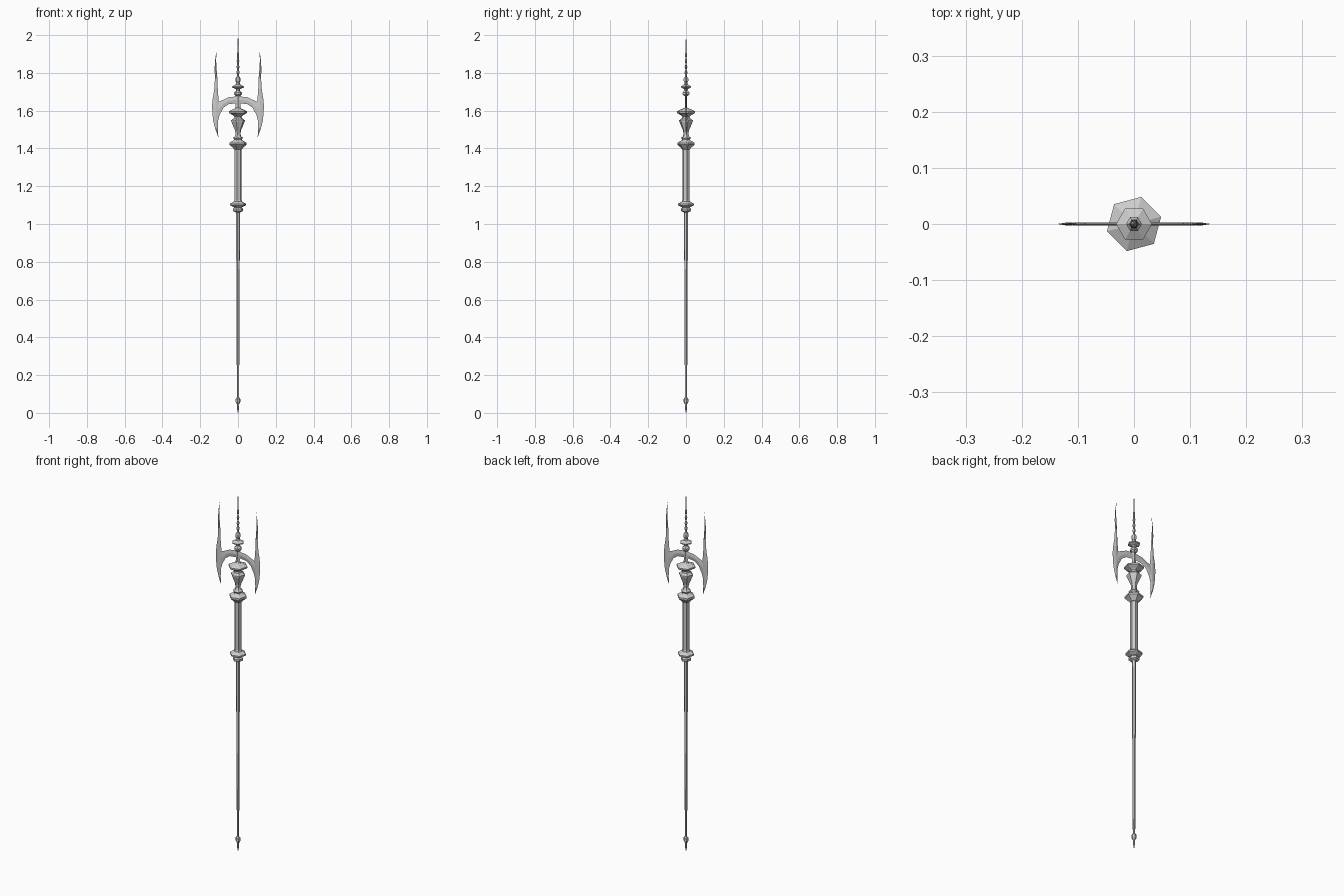
import bpy, bmesh, math


def finish(bm, name):
    bmesh.ops.recalc_face_normals(bm, faces=bm.faces)
    mesh = bpy.data.meshes.new(name)
    bm.to_mesh(mesh)
    bm.free()
    obj = bpy.data.objects.new(name, mesh)
    bpy.context.collection.objects.link(obj)
    return obj


def lathe(name, profile, sides=6, turn=15):
    """Faceted turned part from (radius, z) points, capped at both ends."""
    bm = bmesh.new()
    rings = []
    for r, z in profile:
        rings.append([bm.verts.new((r * math.cos(a), r * math.sin(a), z))
                      for a in (math.radians(turn) + i * math.tau / sides for i in range(sides))])
    for lo, hi in zip(rings, rings[1:]):
        for i in range(sides):
            j = (i + 1) % sides
            bm.faces.new((lo[i], lo[j], hi[j], hi[i]))
    bm.faces.new(rings[0])
    bm.faces.new(rings[-1])
    return finish(bm, name)


def blade(name, stations, mirror=True):
    """Thin ridged strip from (x1, z1, x2, z2, half thickness) stations."""
    bm = bmesh.new()
    rings = []
    for x1, z1, x2, z2, t in stations:
        mx, mz = (x1 + x2) / 2, (z1 + z2) / 2
        rings.append([bm.verts.new(p) for p in
                      ((x1, 0, z1), (mx, -t, mz), (x2, 0, z2), (mx, t, mz))])
    for a, b in zip(rings, rings[1:]):
        for i in range(4):
            j = (i + 1) % 4
            bm.faces.new((a[i], a[j], b[j], b[i]))
    bm.faces.new(rings[0])
    bm.faces.new(rings[-1])
    obj = finish(bm, name)
    if mirror:
        mod = obj.modifiers.new("Mirror", 'MIRROR')
        mod.use_mirror_merge = False
    return obj


# Foot spike and long tapering shaft
lathe("foot_spike", [(.001, 0), (.005, .02), (.006, .045), (.013, .058),
                     (.013, .074), (.006, .082)])
lathe("shaft", [(.006, .07), (.008, .5), (.011, 1.08)])

# Lower collar, grip, upper collar
lathe("lower_collar", [(.013, 1.062), (.026, 1.068), (.027, 1.08), (.02, 1.088),
                       (.043, 1.099), (.043, 1.107), (.022, 1.12), (.018, 1.13)])
lathe("grip", [(.019, 1.11), (.019, 1.41)])
lathe("upper_collar", [(.02, 1.395), (.03, 1.405), (.046, 1.42), (.046, 1.43), (.025, 1.443),
                       (.022, 1.448), (.027, 1.456), (.018, 1.464), (.013, 1.475)])

# Vase-shaped socket and crown disc below the blades
lathe("vase", [(.013, 1.47), (.016, 1.495), (.025, 1.515), (.037, 1.543),
               (.037, 1.55), (.022, 1.56), (.018, 1.572)])
lathe("crown_disc", [(.018, 1.568), (.03, 1.577), (.05, 1.588), (.05, 1.596),
                     (.028, 1.607), (.012, 1.613), (.004, 1.62)])

# Flat tang carrying the blades
blade("tang", [(-.018, 1.60, .018, 1.60, .005), (-.012, 1.63, .012, 1.63, .005),
               (-.016, 1.66, .016, 1.66, .005), (-.012, 1.69, .012, 1.69, .005)], mirror=False)

# Side blades and the arched bridge joining them
blade("side_blade", [
    (.1135, 1.92, .1125, 1.92, .0005), (.121, 1.87, .116, 1.87, .001),
    (.124, 1.82, .113, 1.82, .002), (.122, 1.77, .109, 1.77, .002),
    (.126, 1.71, .107, 1.71, .003), (.133, 1.67, .103, 1.66, .003),
    (.137, 1.63, .097, 1.63, .003), (.136, 1.59, .094, 1.59, .003),
    (.131, 1.545, .105, 1.55, .003), (.121, 1.505, .107, 1.505, .002),
    (.105, 1.46, .104, 1.46, .0005)])
blade("bridge", [
    (0, 1.676, 0, 1.64, .003), (.05, 1.671, .05, 1.634, .003),
    (.075, 1.659, .078, 1.615, .003), (.1, 1.648, .096, 1.58, .003),
    (.115, 1.648, .108, 1.56, .002)])

# Upper finial
lathe("finial", [(.01, 1.677), (.02, 1.686), (.02, 1.696), (.01, 1.707), (.012, 1.715),
                 (.032, 1.723), (.032, 1.728), (.013, 1.738), (.009, 1.748), (.014, 1.758),
                 (.014, 1.77), (.006, 1.782)], turn=0)

# Beaded needle at the tip
needle = [(.006, 1.775)]
for k, z in enumerate((1.803, 1.832, 1.863, 1.895)):
    r = .009 - .001 * k
    needle += [(.004, z - .013), (r, z - .002), (r, z + .002), (.004, z + .012)]
needle += [(.003, 1.93), (.0008, 2.0)]
lathe("needle", needle, turn=0)
